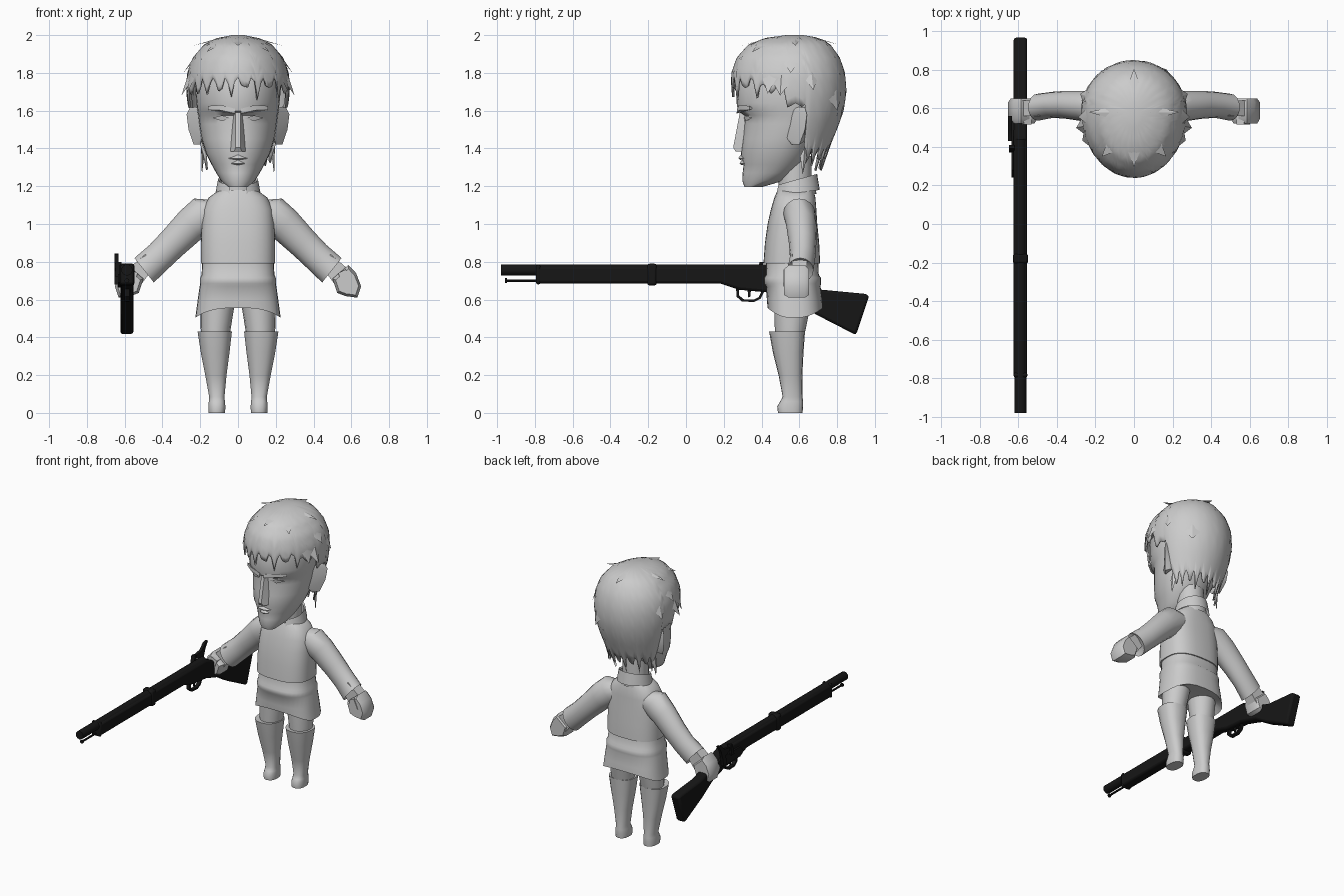
import bpy, bmesh, math
from math import sin, cos, pi
from mathutils import Vector


def material(name, rgb):
    m = bpy.data.materials.new(name)
    m.diffuse_color = (*rgb, 1)
    return m


GREY = material("clay grey", (0.6, 0.6, 0.6))
BLACK = material("gun black", (0.008, 0.008, 0.008))


def finish(name, bm, mat=GREY, angle=40):
    bmesh.ops.recalc_face_normals(bm, faces=bm.faces)
    me = bpy.data.meshes.new(name)
    bm.to_mesh(me)
    bm.free()
    ob = bpy.data.objects.new(name, me)
    bpy.context.collection.objects.link(ob)
    me.materials.append(mat)
    bpy.ops.object.select_all(action='DESELECT')
    ob.select_set(True)
    bpy.context.view_layer.objects.active = ob
    bpy.ops.object.shade_smooth_by_angle(angle=math.radians(angle))
    return ob


def loft(name, rings, mat=GREY, caps=True, closed=True, angle=40):
    bm = bmesh.new()
    rows = [[bm.verts.new(p) for p in r] for r in rings]
    n = len(rows[0])
    for a, b in zip(rows, rows[1:]):
        for i in range(n if closed else n - 1):
            j = (i + 1) % n
            bm.faces.new((a[i], a[j], b[j], b[i]))
    if caps:
        bm.faces.new(rows[0])
        bm.faces.new(rows[-1])
    return finish(name, bm, mat, angle)


def egg(a, rx, yf, ym, yb, e=1.0):
    """Point on an egg outline; angle 0 faces the front."""
    sx, c = sin(a), cos(a)
    x = rx * math.copysign(abs(sx) ** e, sx)
    y = ym - (ym - yf if c > 0 else yb - ym) * math.copysign(abs(c) ** e, c)
    return x, y


def ring(z, rx, yf, ym, yb, e=1.0, cx=0, n=24, dz=None):
    pts = []
    for i in range(n):
        a = 2 * pi * i / n
        x, y = egg(a, rx, yf, ym, yb, e)
        pts.append((x + cx, y, z + (dz(a) if dz else 0)))
    return pts


def hull(name, pts, mat=GREY, angle=40):
    bm = bmesh.new()
    for p in pts:
        bm.verts.new(p)
    bmesh.ops.convex_hull(bm, input=bm.verts)
    return finish(name, bm, mat, angle)


def prism(name, poly, x0, x1, mat=BLACK, bevel=0.0):
    """Side outline in (y, z) extruded along x."""
    ob = loft(name, [[(x, y, z) for y, z in poly] for x in (x0, x1)], mat)
    if bevel:
        b = ob.modifiers.new("bevel", 'BEVEL')
        b.width, b.segments, b.limit_method = bevel, 2, 'ANGLE'
    return ob


def rod(name, y0, y1, r, x, z, mat=BLACK, n=14):
    return loft(name, [[(x + r * cos(2 * pi * i / n), y, z + r * sin(2 * pi * i / n))
                        for i in range(n)] for y in (y0, y1)], mat)


# head with heavy brow and narrow chin
face = [(1.195, .05, .31, .35, .40), (1.23, .09, .298, .42, .52), (1.27, .115, .3, .46, .57),
        (1.315, .14, .305, .48, .62), (1.37, .168, .29, .5, .66), (1.45, .193, .3, .53, .70),
        (1.53, .205, .308, .55, .75), (1.575, .21, .308, .55, .77), (1.597, .215, .275, .55, .78),
        (1.64, .22, .268, .55, .79), (1.75, .23, .27, .56, .80), (1.85, .20, .32, .57, .77)]
loft("head", [ring(*f, n=32) for f in face])
hull("nose", [(s * w, y, z) for s in (-1, 1) for w, y, z in
              ((.012, .285, 1.59), (.014, .285, 1.54), (.012, .25, 1.405), (.02, .262, 1.385),
               (.04, .295, 1.385), (.034, .3, 1.42), (.025, .32, 1.58))])
for label, z, y, w in (("upper_lip", 1.352, .277, .065), ("lower_lip", 1.325, .284, .05)):
    hull(label, [(0, y, z - .004), (0, y + .012, z + .014), (0, y + .01, z - .013)] +
         [(s * f * w, y + d, z - .005) for s in (-1, 1) for f, d in ((.5, .008), (1, .045))])
for s in (-1, 1):
    # angry brow ridge, slanting down to the nose
    hull("brow", [(s * x, y, z) for x, y, z in
                  ((.015, .268, 1.585), (.015, .27, 1.61), (.09, .28, 1.602), (.09, .28, 1.63),
                   (.16, .335, 1.605), (.16, .335, 1.625), (.015, .31, 1.6), (.14, .36, 1.61))])
    # eyelid
    hull("eyelid", [(s * x, y, z) for x, y, z in
                    ((.04, .307, 1.56), (.085, .312, 1.575), (.135, .35, 1.562), (.085, .318, 1.545),
                     (.085, .35, 1.56))])
    # ear
    hull("ear", [(s * x, y, z) for x, y, z in
                 ((.19, .54, 1.6), (.19, .53, 1.46), (.20, .56, 1.42), (.235, .6, 1.42),
                  (.262, .63, 1.50), (.272, .64, 1.58), (.255, .63, 1.615), (.225, .60, 1.62),
                  (.19, .63, 1.6), (.19, .63, 1.44))])

# hair: a cap of columns with a jagged lower edge
cap = [(2.0, .03, .53, .57, .62), (1.985, .11, .42, .58, .71), (1.95, .18, .33, .58, .765),
       (1.88, .24, .268, .58, .815), (1.8, .27, .24, .58, .842), (1.7, .275, .238, .58, .85),
       (1.6, .262, .25, .58, .835), (1.5, .235, .28, .58, .80), (1.4, .2, .3, .58, .755),
       (1.2, .17, .33, .57, .695)]


def hair_point(a, z):
    for p, q in zip(cap, cap[1:]):
        if z >= q[0]:
            t = min(1, max(0, (z - p[0]) / (q[0] - p[0])))
            x, y = egg(a, *[u + (v - u) * t for u, v in zip(p[1:], q[1:])])
            return (x, y, z)


def hair_end(i, a):
    d = min(a, 2 * pi - a)
    tip = (0, .35, 1, .5)[i % 4] * (.7 + .3 * sin(i * 2.3))
    if d < 1.0:
        return 1.775 - .12 * tip
    if d < 1.4:
        return 1.74 - .09 * tip
    if d < 1.78:
        return 1.64 - .03 * tip
    return 1.41 - .13 * tip


N = 96
cols = []
for i in range(N):
    a = 2 * pi * i / N
    low = hair_end(i, a)
    cols.append([hair_point(a, 2.0 - (2.0 - low) * (k / 14) ** 1.6) for k in range(15)])
bm = bmesh.new()
rows = [[bm.verts.new(c[k]) for c in cols] for k in range(15)]
bm.faces.new(rows[0])
for r, q in zip(rows, rows[1:]):
    for i in range(N):
        bm.faces.new((r[i], r[(i + 1) % N], q[(i + 1) % N], q[i]))
hair = finish("hair", bm, angle=50)
thick = hair.modifiers.new("thickness", 'SOLIDIFY')
thick.thickness = .012


# loose tufts standing off the hair
def tuft(a, z, drop, out, w=.12):
    l, r = hair_point(a - w, z), hair_point(a + w, z)
    up, tip = hair_point(a, min(1.99, z + .05)), Vector(hair_point(a, z - drop))
    side = Vector((sin(a), -cos(a), 0)) * out
    hull("hair_tuft", [l, r, up, tip + side], angle=20)


for s in (-1, 1):
    for a, z, drop, out in ((1.35, 1.74, .06, .035), (1.5, 1.85, .05, .02), (1.15, 1.77, .08, .02),
                            (1.9, 1.76, .05, .02), (.75, 1.94, .03, .03), (1.57, 1.965, .02, .05),
                            (1.85, 1.36, .10, .02)):
        tuft(s * a, z, drop, out)
for a, z, drop, out in ((0, 1.965, .02, .03), (pi, 1.97, .02, .04), (2.5, 1.66, .06, .02)):
    tuft(a, z, drop, out, .2)

# neck
loft("neck", [ring(z, .088, .49, .58, .665, n=16) for z in (1.1, 1.36)])

# jacket, flaring to its hem
loft("jacket", [ring(*r, e=.75, n=32) for r in
                ((.79, .197, .41, .56, .71), (.9, .197, .418, .56, .705), (1.0, .193, .432, .57, .695),
                 (1.08, .185, .45, .58, .69), (1.14, .155, .468, .58, .685), (1.18, .10, .485, .585, .675))])
# belted tunic with a skirt that rises at the centre
rise = lambda a: .065 * max(0, abs(cos(a)) - .15) ** 1.5
loft("tunic", [ring(z, rx, yf, .57, yb, e=.75, n=32, dz=d) for z, rx, yf, yb, d in
               ((.56, .18, .47, .67, None), (.505, .226, .432, .725, rise), (.6, .213, .428, .722, None),
                (.67, .203, .424, .712, None), (.685, .2, .413, .715, None), (.715, .2, .413, .715, None),
                (.73, .193, .424, .703, None), (.82, .188, .425, .70, None))])
# turned collar, open at the front
band = []
for z0, k, tilt in ((1.15, 1.0, -.02), (1.225, .95, .02), (1.235, 1.04, .02), (1.165, 1.17, -.01)):
    row = []
    for i in range(25):
        a = .4 + (2 * pi - .8) * i / 24
        x, y = egg(a, .102 * k, .585 - .1 * k, .585, .585 + .105 * k)
        row.append((x, y, z0 - .02 * cos(a) + tilt * -cos(a) * .5))
    band.append(row)
loft("collar", band, caps=False, closed=False)

# sleeves, fists, legs and boots
hand = ((.50, .71), (.585, .783), (.625, .74), (.652, .67), (.632, .61), (.57, .618), (.525, .635))
for s in (-1, 1):
    def sleeve_ring(cx, cz, h, y0, y1, n=16):
        d = Vector((.62, 0, .78))
        return [(s * (cx + d.x * h * cos(t)), (y0 + y1) / 2 + (y1 - y0) / 2 * sin(t), cz + d.z * h * cos(t))
                for t in (2 * pi * i / n for i in range(n))]
    loft("sleeve", [sleeve_ring(*r) for r in
                    ((.10, 1.07, .075, .53, .67), (.17, 1.055, .102, .515, .685), (.25, .995, .093, .53, .69),
                     (.35, .895, .083, .545, .69), (.42, .825, .08, .55, .685), (.497, .755, .083, .535, .675),
                     (.485, .765, .05, .56, .65))])
    cx = sum(p[0] for p in hand) / 7
    cz = sum(p[1] for p in hand) / 7
    hull("fist", [(s * (cx + (x - cx) * k), y, cz + (z - cz) * k) for x, z in hand
                  for k, y in ((.8, .52), (1, .545), (1, .63), (.8, .65))])
    hull("wrist", [(s * x, y, z) for x, z in ((.43, .79), (.49, .84), (.585, .76), (.52, .67))
                   for y in (.56, .64)])
    hull("thumb", [(s * x, y, z) for x, z in ((.53, .74), (.57, .76), (.60, .69), (.56, .67))
                   for y in (.515, .56)])
    loft("thigh", [ring(z, rx, yf, .56, yb, cx=s * c, n=16) for z, c, rx, yf, yb in
                   ((.36, .118, .07, .475, .615), (.45, .118, .08, .47, .635), (.62, .105, .095, .465, .67))])
    loft("boot", [ring(z, rx, yf, .55, yb, e=.85, cx=s * c, n=18) for z, c, rx, yf, yb in
                  ((0, .112, .044, .487, .617), (.035, .112, .046, .483, .62), (.06, .112, .043, .498, .62),
                   (.085, .112, .041, .512, .617), (.2, .117, .057, .49, .616), (.32, .121, .077, .46, .622),
                   (.43, .123, .092, .44, .63), (.425, .123, .07, .47, .61))])

# long gun held in the right fist
GX = -.588
prism("gun_stock", [(-.79, .685), (.18, .685), (.28, .652), (.43, .638), (.58, .59), (.69, .52), (.90, .412),
                    (.97, .62), (.95, .63), (.72, .652), (.60, .69), (.48, .755), (.43, .775), (-.79, .775)],
      GX - .035, GX + .035, bevel=.014)
rod("barrel", -.98, .44, .03, GX, .757)
rod("ramrod", -.95, -.78, .007, GX, .70, n=8)
rod("ramrod_tip", -.957, -.948, .013, GX, .70, n=8)
prism("barrel_band", [(-.205, .675), (-.155, .675), (-.155, .79), (-.205, .79)], GX - .04, GX + .04, bevel=.012)
prism("front_band", [(-.795, .68), (-.77, .68), (-.77, .785), (-.795, .785)], GX - .037, GX + .037, bevel=.012)
prism("lock_plate", [(.24, .69), (.28, .665), (.5, .665), (.56, .69), (.5, .735), (.28, .735)],
      GX - .046, GX - .03)
prism("hammer", [(.46, .68), (.50, .68), (.51, .74), (.53, .80), (.56, .845), (.53, .84), (.49, .80),
                 (.43, .79), (.43, .765), (.475, .75)], GX - .065, GX - .045)
prism("frizzen", [(.37, .72), (.40, .72), (.41, .80), (.39, .80)], GX - .06, GX - .03)
# trigger guard loop and trigger
guard = [(.265, .66), (.268, .615), (.295, .59), (.36, .587), (.395, .605), (.415, .645)]
inner = [(.345 + (y - .345) * .82, .655 + (z - .655) * .82) for y, z in guard]
prism("trigger_guard", guard + inner[::-1], GX - .013, GX + .013)
prism("trigger", [(.325, .66), (.345, .66), (.34, .615), (.33, .61)], GX - .005, GX + .005)
